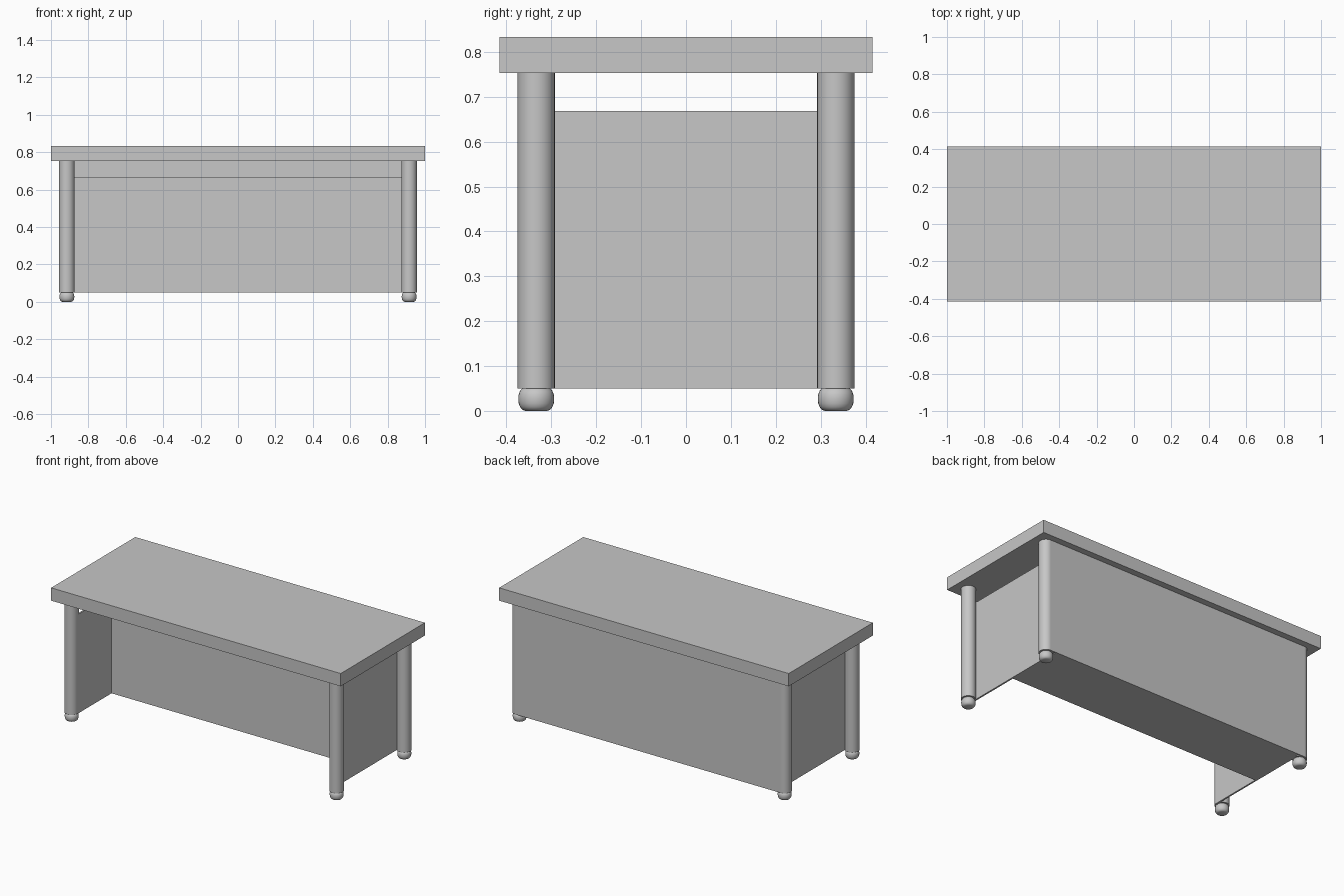
import bpy, math

if "Cube" in bpy.data.objects:
    bpy.data.objects.remove(bpy.data.objects["Cube"])

grey = bpy.data.materials.new("light grey")
grey.diffuse_color = (0.57, 0.57, 0.57, 1)
grey.use_nodes = True
grey.node_tree.nodes["Principled BSDF"].inputs["Base Color"].default_value = grey.diffuse_color


def box(name, x0, x1, y0, y1, z0, z1):
    bpy.ops.mesh.primitive_cube_add(size=1, location=((x0 + x1) / 2, (y0 + y1) / 2, (z0 + z1) / 2))
    o = bpy.context.object
    o.name = name
    o.scale = (x1 - x0, y1 - y0, z1 - z0)
    bpy.ops.object.transform_apply(location=False, rotation=False, scale=True)
    o.data.materials.append(grey)


def lathe(name, x, y, profile, n=32):
    """Closed turned solid from (radius, height) points."""
    verts = [(r * math.cos(2 * math.pi * i / n), r * math.sin(2 * math.pi * i / n), z)
             for r, z in profile for i in range(n)]
    faces = [(k * n + i, k * n + (i + 1) % n, (k + 1) * n + (i + 1) % n, (k + 1) * n + i)
             for k in range(len(profile) - 1) for i in range(n)]
    faces += [tuple(reversed(range(n))), tuple(range(len(verts) - n, len(verts)))]
    me = bpy.data.meshes.new(name)
    me.from_pydata(verts, [], faces)
    me.materials.append(grey)
    o = bpy.data.objects.new(name, me)
    o.location = (x, y, 0)
    bpy.context.collection.objects.link(o)
    bpy.ops.object.select_all(action='DESELECT')
    o.select_set(True)
    bpy.context.view_layer.objects.active = o
    bpy.ops.object.shade_smooth_by_angle(angle=math.radians(40))


LX, LY, R = 0.915, 0.3335, 0.0415
BOTTOM, UNDER, TOP, SHELF = 0.05, 0.753, 0.833, 0.668
INNER, BACK, THICK = LX - R, LY + R, 0.01

# Table top
box("table_top", -1, 1, -0.415, 0.415, UNDER, TOP)

# Round legs on rounded feet
foot = [(0.024, 0), (0.031, 0.003), (0.036, 0.009), (0.039, 0.017), (0.040, 0.028),
        (0.039, 0.037), (0.036, 0.045), (0.031, BOTTOM)]
for sx in (-1, 1):
    for sy in (-1, 1):
        lathe("leg", sx * LX, sy * LY, [(R, BOTTOM), (R, UNDER)])
        lathe("foot", sx * LX, sy * LY, foot)
    # Side panel touching the inner side of the legs
    a, b = sorted((sx * INNER, sx * (INNER + THICK)))
    box("side_panel", a, b, -LY, LY, BOTTOM, SHELF)

# Full-height back panel touching the outer side of the back legs
box("back_panel", -LX, LX, BACK - THICK, BACK, BOTTOM, UNDER)
# Deep storage body between the side panels
box("storage_body", -INNER, INNER, 0.0, BACK - THICK, BOTTOM, SHELF)
